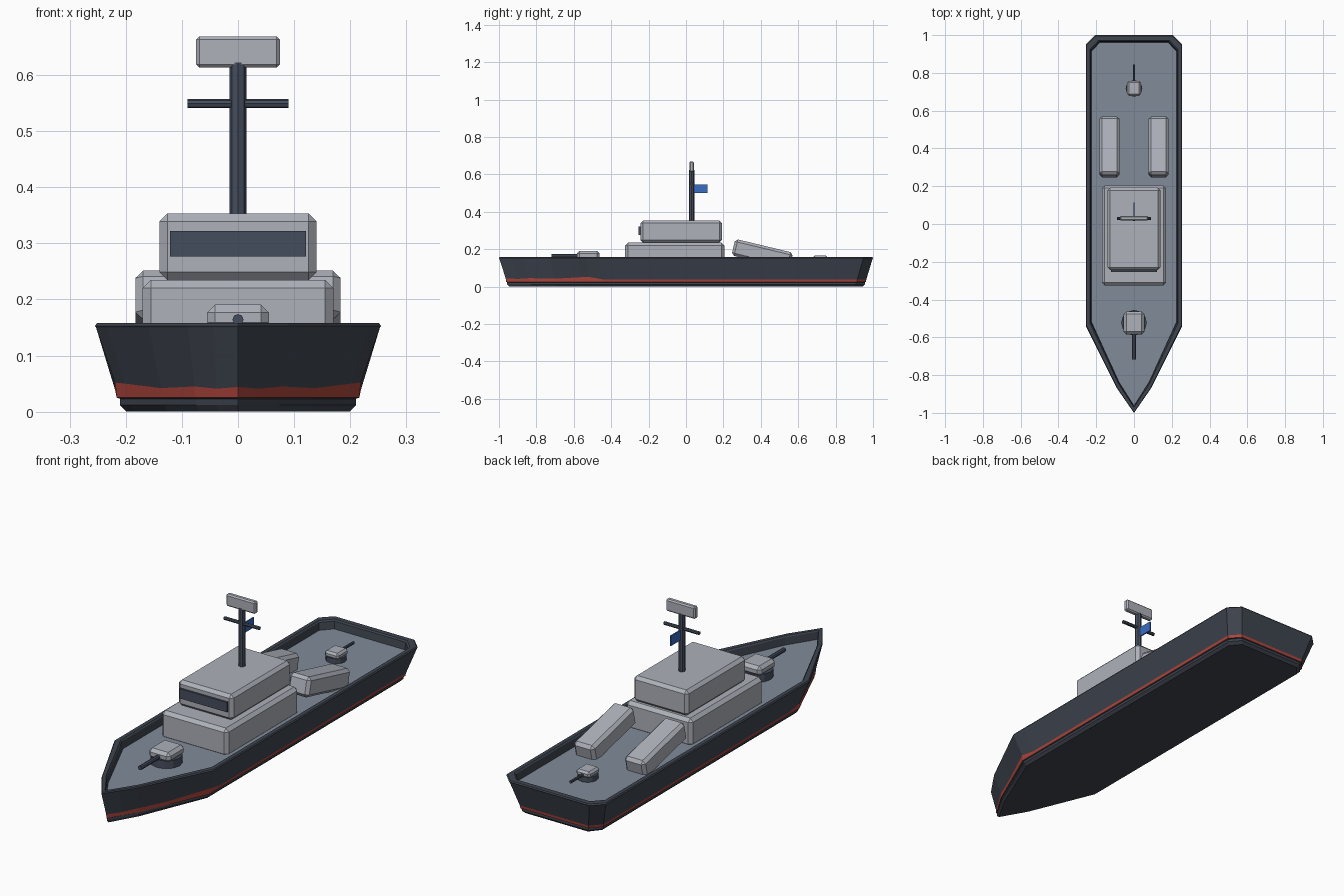
import bpy, bmesh, math
from mathutils import Matrix, Vector

if "Cube" in bpy.data.objects:
    bpy.data.objects.remove(bpy.data.objects["Cube"])


def material(name, r, g, b):
    m = bpy.data.materials.new(name)
    m.use_nodes = True
    m.diffuse_color = (r, g, b, 1)
    m.node_tree.nodes["Principled BSDF"].inputs["Base Color"].default_value = (r, g, b, 1)
    return m


HULL = material("hull dark grey", 0.05, 0.06, 0.08)
RED = material("waterline red", 0.43, 0.06, 0.045)
DECK = material("deck blue grey", 0.22, 0.26, 0.32)
GREY = material("superstructure grey", 0.42, 0.44, 0.49)
DARK = material("fittings slate", 0.06, 0.075, 0.11)
BLUE = material("flag blue", 0.04, 0.15, 0.55)


def finish(bm, name, *mats):
    bmesh.ops.recalc_face_normals(bm, faces=bm.faces)
    mesh = bpy.data.meshes.new(name)
    bm.to_mesh(mesh)
    bm.free()
    for m in mats:
        mesh.materials.append(m)
    ob = bpy.data.objects.new(name, mesh)
    bpy.context.collection.objects.link(ob)
    return ob


def box(name, centre, size, mat, bevel=0.0, tilt=0.0):
    bm = bmesh.new()
    bmesh.ops.create_cube(bm, size=1)
    bmesh.ops.scale(bm, vec=size, verts=bm.verts)
    if bevel:
        bmesh.ops.bevel(bm, geom=bm.edges[:], offset=bevel, segments=1, affect='EDGES')
    bmesh.ops.transform(bm, matrix=Matrix.Translation(centre) @ Matrix.Rotation(tilt, 4, 'X'),
                        verts=bm.verts)
    return finish(bm, name, mat)


def rod(name, start, end, radius, mat, sides=8, tip=None):
    a, b = Vector(start), Vector(end)
    bm = bmesh.new()
    bmesh.ops.create_cone(bm, cap_ends=True, segments=sides, radius1=radius,
                          radius2=tip or radius, depth=(b - a).length)
    turn = (b - a).to_track_quat('Z', 'Y').to_matrix().to_4x4()
    bmesh.ops.transform(bm, matrix=Matrix.Translation((a + b) / 2) @ turn, verts=bm.verts)
    return finish(bm, name, mat)


# Hull: deck-edge outline (x, y, top of red band), mirrored and lofted through rings
half = [(0, -1, .044), (.045, -.935, .041), (.09, -.87, .045), (.16, -.73, .042),
        (.235, -.58, .05), (.255, -.54, .052), (.255, -.46, .038),
        (.255, .95, .038), (.205, 1, .038)]
outline = half + [(-x, y, z) for x, y, z in reversed(half[1:])]
# Each ring: x scale, y scale, height (None follows the red band), material below it
rings = [(.78, .945, 0, 0), (.825, .957, .012, 0), (.825, .957, .023, 0),
         (.848, .962, .025, 0), (.858, .964, None, 1), (.992, .998, .15, 0),
         (1, 1, .153, 0), (.985, .996, .158, 0), (.915, .972, .158, 0),
         (.895, .966, .152, 0), (.88, .962, .118, 0)]
bm = bmesh.new()
loops = [[bm.verts.new((x * sx, y * sy, band if z is None else z))
          for x, y, band in outline] for sx, sy, z, _ in rings]
count = len(outline)
for low, high, ring in zip(loops, loops[1:], rings[1:]):
    for i in range(count):
        j = (i + 1) % count
        bm.faces.new((low[i], low[j], high[j], high[i])).material_index = ring[3]
bm.faces.new(loops[0][::-1])
bm.faces.new(loops[-1]).material_index = 2
finish(bm, "hull", HULL, RED, DECK)

# Superstructure
box("deckhouse", (0, -.06, .17), (.34, .53, .13), GREY, .015)
box("bridge", (0, -.026, .294), (.28, .436, .118), GREY, .014)
box("bridge_window", (0, -.249, .2995), (.242, .009, .045), DARK)

# Mast and its fittings
rod("mast", (0, .03, .34), (0, .03, .622), .015, DARK)
rod("mast_spar", (-.09, .03, .549), (.09, .03, .549), .008, DARK)
box("radar_panel", (0, .03, .641), (.15, .025, .056), GREY, .006)
box("flag", (0, .077, .522), (.006, .075, .046), BLUE)

# Tilted launcher boxes
for side, x in (("left", .13), ("right", -.13)):
    box(side + "_launcher", (x, .408, .174), (.106, .318, .09), GREY, .014, math.radians(-13.5))


# Gun turrets: drum, house and barrel
def turret(name, y, scale, facing):
    z = .118
    rod(name + "_drum", (0, y, z - .005), (0, y, z + .036 * scale), .068 * scale, DARK, 12)
    box(name + "_house", (0, y, z + .05 * scale), (.11 * scale, .122 * scale, .046 * scale),
        GREY, .014 * scale)
    gun = z + .046 * scale
    rod(name + "_barrel", (0, y + facing * .04 * scale, gun),
        (0, y + facing * .195 * scale, gun), .01 * scale, DARK)


turret("front_turret", -.523, 1.0, -1)
turret("rear_turret", .718, .65, 1)
